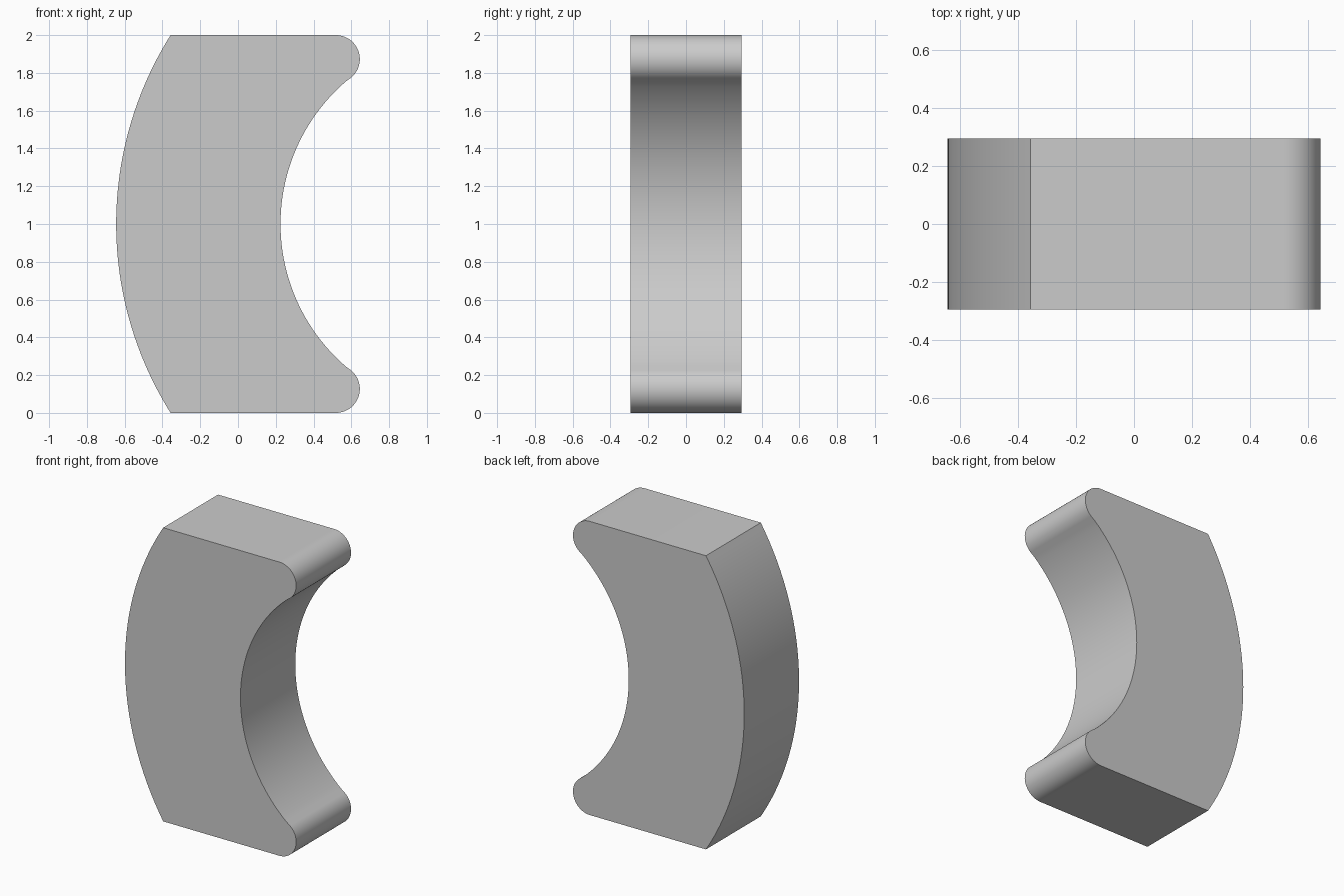
import bpy
import bmesh
from math import atan2, cos, sin, pi, radians

cube = bpy.data.objects.get("Cube")
if cube:
    bpy.data.objects.remove(cube, do_unlink=True)

HALF_DEPTH = 0.295
MID = 1.0


def arc(cx, cz, r, a0, a1, steps):
    """Points on a circular arc from angle a0 to a1."""
    angles = [a0 + (a1 - a0) * i / steps for i in range(steps + 1)]
    return [(cx + r * cos(a), cz + r * sin(a)) for a in angles]


# Defining circles: outer back, rounded tip, and inner hollow tangent to the tip
back_x, back_r = 1.235, 1.88
tip_x, tip_r = 0.518, 0.127
hollow_r = 0.996
hollow_x = 0.225 + hollow_r
corner = atan2(MID, -0.357 - back_x)
tangent = atan2(MID - tip_r, hollow_x - tip_x)

# Closed side profile: lower tip, hollow, upper tip, curved back
profile = arc(tip_x, tip_r, tip_r, -pi / 2, tangent, 24)
profile += arc(hollow_x, MID, hollow_r, pi + tangent, pi - tangent, 48)[1:-1]
profile += arc(tip_x, 2 * MID - tip_r, tip_r, -tangent, pi / 2, 24)
profile += arc(back_x, MID, back_r, corner, 2 * pi - corner, 48)
# Make the flat ends land exactly on the ground and the top
profile = [(x, min(max(z, 0), 2 * MID)) for x, z in profile]

# Extrude the profile through the depth
bm = bmesh.new()
face = bm.faces.new([bm.verts.new((x, -HALF_DEPTH, z)) for x, z in profile])
result = bmesh.ops.extrude_face_region(bm, geom=[face], use_keep_orig=True)
moved = [g for g in result["geom"] if isinstance(g, bmesh.types.BMVert)]
bmesh.ops.translate(bm, verts=moved, vec=(0, 2 * HALF_DEPTH, 0))
bmesh.ops.recalc_face_normals(bm, faces=bm.faces)
mesh = bpy.data.meshes.new("crescent_block")
bm.to_mesh(mesh)
bm.free()

block = bpy.data.objects.new("crescent_block", mesh)
bpy.context.collection.objects.link(block)

# Plain grey material
grey = bpy.data.materials.new("plain_grey")
grey.use_nodes = True
colour = (0.6, 0.6, 0.6, 1)
grey.diffuse_color = colour
grey.node_tree.nodes["Principled BSDF"].inputs["Base Color"].default_value = colour
mesh.materials.append(grey)

# Smooth curves with crisp edges
bpy.ops.object.select_all(action="DESELECT")
block.select_set(True)
bpy.context.view_layer.objects.active = block
bpy.ops.object.shade_smooth_by_angle(angle=radians(30))
